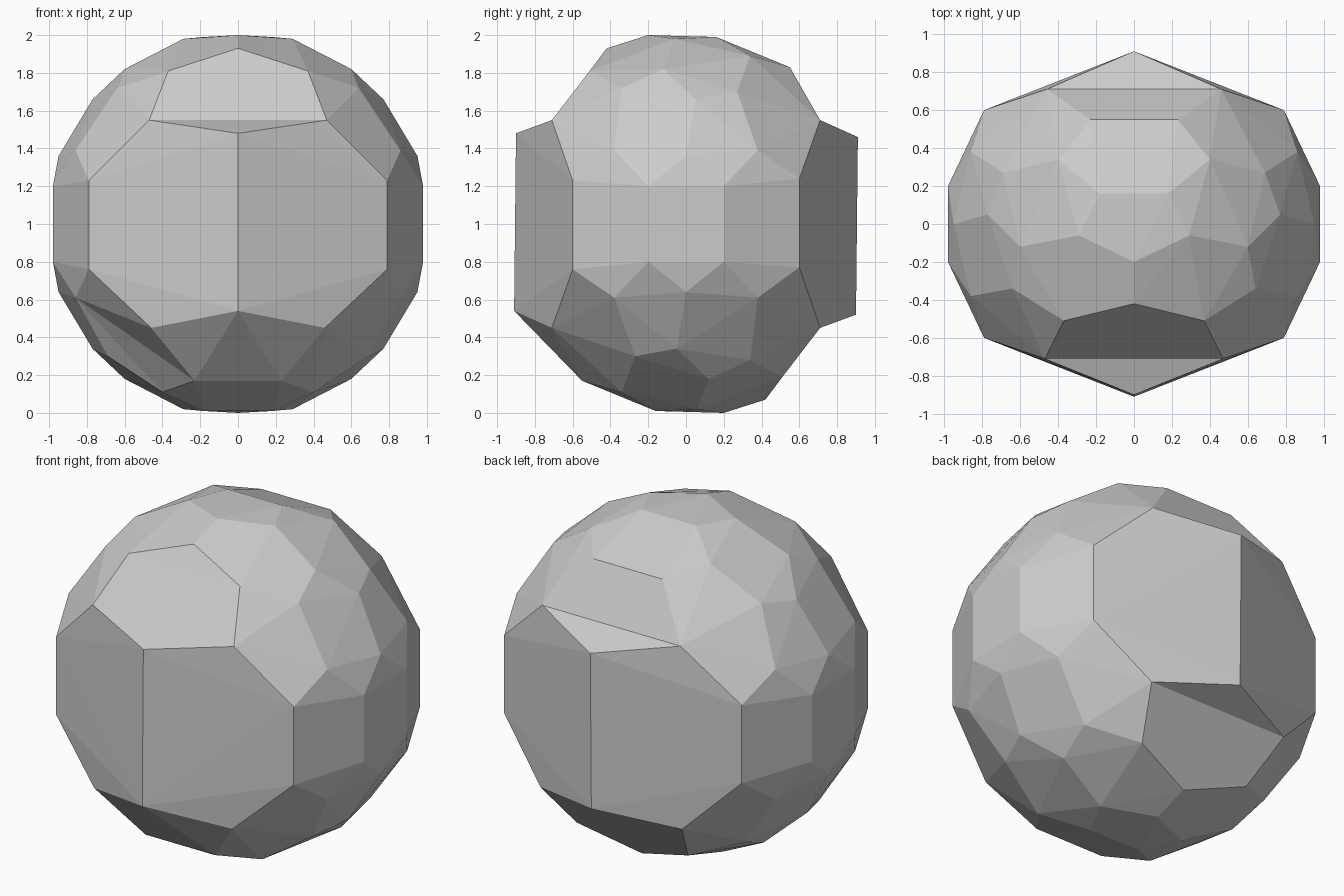
import bpy, bmesh
from mathutils import Vector

if "Cube" in bpy.data.objects:
    bpy.data.objects.remove(bpy.data.objects["Cube"])

# Corner points of one symmetric quarter, relative to the ball centre
CORNERS = [
    (.98, -.2, .2), (.98, .2, .2), (.95, 0, .36),
    (.86, .38, .39), (.86, -.38, .39), (.79, -.6, .23), (.79, .6, .24),
    (.64, -.34, .72), (.69, .27, .70), (.46, .71, .55), (.47, -.71, .55),
    (.37, -.51, .81), (.23, .55, .83), (0, -.42, .93), (.40, .34, .89),
    (0, -.90, .48), (0, .91, .46), (.18, .16, .99), (0, -.2, 1.0),
    (.29, -.06, .98), (.60, -.12, .82), (.77, .05, .66),
]

bm = bmesh.new()
points = {(sx * x, s * y, s * z) for x, y, z in CORNERS for sx in (1, -1) for s in (1, -1)}
verts = [bm.verts.new(p) for p in sorted(points)]
bmesh.ops.convex_hull(bm, input=verts)


def near(p):
    return min(bm.verts, key=lambda v: (v.co - Vector(p)).length)


def dent(outline, faces):
    """Swap the hull faces inside an outline for a slightly hollow set."""
    ring = [near(p) for p in outline]
    old = [f for f in bm.faces if all(v in ring for v in f.verts)]
    bmesh.ops.delete(bm, geom=old, context='FACES_KEEP_BOUNDARY')
    for f in faces:
        vs = [ring[i] for i in f]
        if not bm.faces.get(vs):
            bm.faces.new(vs)


# Hollow panels: front top, back bottom, back top
for s in (1, -1):
    dent([(0, -.9 * s, .48 * s), (.47, -.71 * s, .55 * s), (.37, -.51 * s, .81 * s),
          (0, -.42 * s, .93 * s), (-.37, -.51 * s, .81 * s), (-.47, -.71 * s, .55 * s)],
         [(0, 1, 5), (1, 2, 5), (2, 4, 5), (2, 3, 4)])
dent([(0, .91, .46), (.46, .71, .55), (.23, .55, .83), (-.23, .55, .83), (-.46, .71, .55)],
     [(0, 1, 4), (1, 2, 4), (2, 3, 4)])

# Folded panel at the lower front left
dent([(-.86, -.38, -.39), (-.79, -.6, -.24), (-.46, -.71, -.55),
      (-.23, -.55, -.83), (-.4, -.34, -.89), (-.69, -.27, -.7)],
     [(0, 1, 2), (0, 2, 3), (0, 3, 4), (0, 4, 5)])

bmesh.ops.holes_fill(bm, edges=bm.edges[:], sides=0)
bmesh.ops.recalc_face_normals(bm, faces=bm.faces[:])
bmesh.ops.translate(bm, verts=bm.verts[:], vec=(0, 0, 1))

mesh = bpy.data.meshes.new("faceted_ball")
bm.to_mesh(mesh)
bm.free()
bpy.context.collection.objects.link(bpy.data.objects.new("faceted_ball", mesh))
